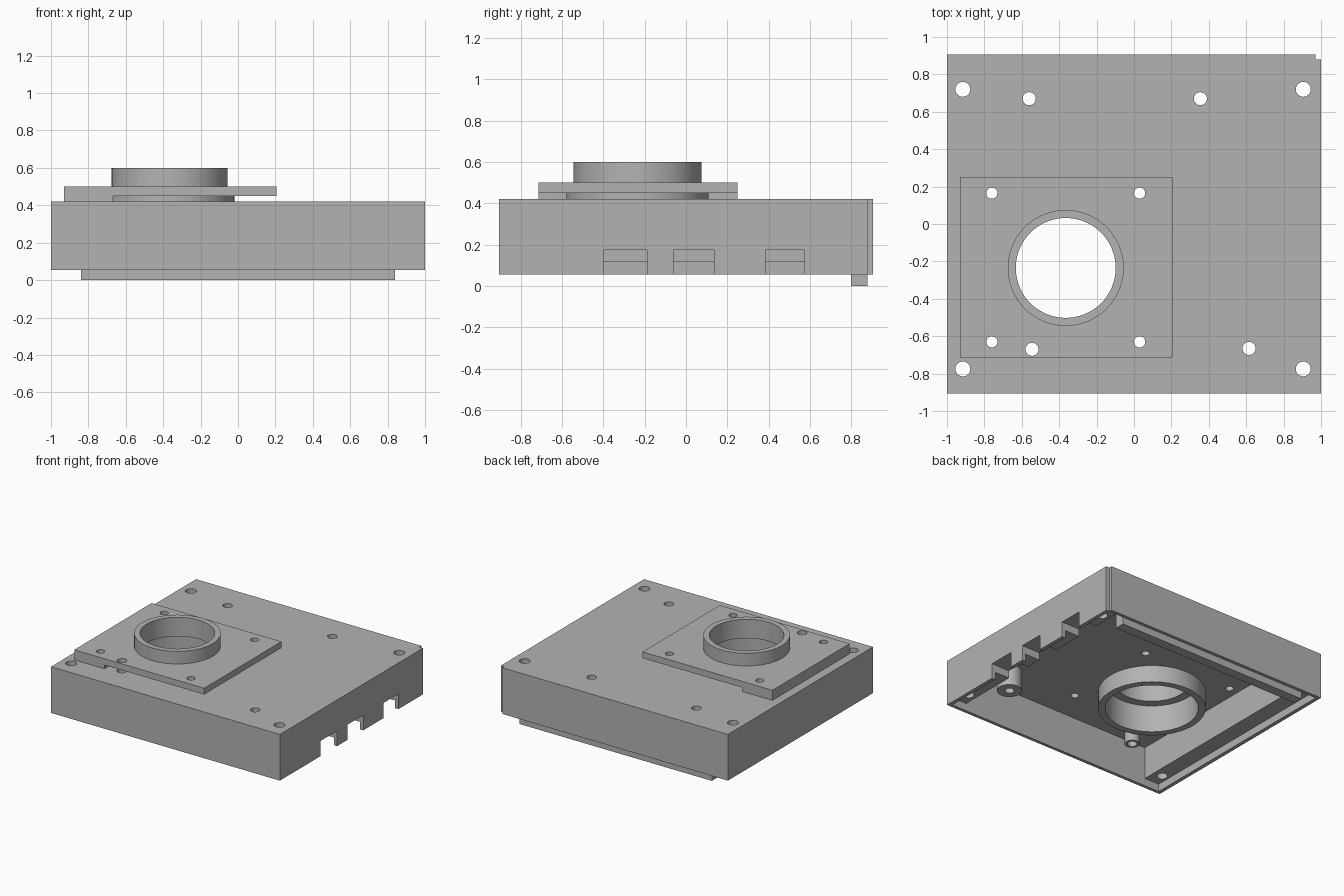
import bpy, bmesh, math
from mathutils import Matrix, Vector

cube = bpy.data.objects.get("Cube")
if cube:
    bpy.data.objects.remove(cube, do_unlink=True)

grey = bpy.data.materials.new("plain grey")
grey.use_nodes = True
grey.diffuse_color = (0.45, 0.45, 0.45, 1)
for node in grey.node_tree.nodes:
    if node.type == 'BSDF_PRINCIPLED':
        node.inputs["Base Color"].default_value = grey.diffuse_color


def finish(name, bm):
    mesh = bpy.data.meshes.new(name)
    bm.to_mesh(mesh)
    bm.free()
    mesh.materials.append(grey)
    obj = bpy.data.objects.new(name, mesh)
    bpy.context.scene.collection.objects.link(obj)
    return obj


def box(name, x, y, z):
    """Block given by its (min, max) on each axis."""
    bm = bmesh.new()
    size = [b - a for a, b in (x, y, z)]
    mid = Vector([(a + b) / 2 for a, b in (x, y, z)])
    bmesh.ops.create_cube(bm, size=1, matrix=Matrix.Translation(mid) @ Matrix.Diagonal((*size, 1)))
    return finish(name, bm)


def cylinder(name, centre, radius, z, sides=32):
    bm = bmesh.new()
    bmesh.ops.create_cone(bm, cap_ends=True, segments=sides, radius1=radius, radius2=radius,
                          depth=z[1] - z[0],
                          matrix=Matrix.Translation((*centre, (z[0] + z[1]) / 2)))
    return finish(name, bm)


def cut(obj, cutters):
    """Subtract every cutter, bake the result and drop the cutters."""
    for c in cutters:
        c.hide_render = True
        mod = obj.modifiers.new("cut", 'BOOLEAN')
        mod.operation = 'DIFFERENCE'
        mod.solver = 'EXACT'
        mod.object = c
    graph = bpy.context.evaluated_depsgraph_get()
    mesh = bpy.data.meshes.new_from_object(obj.evaluated_get(graph))
    obj.modifiers.clear()
    obj.data = mesh
    for c in cutters:
        bpy.data.objects.remove(c, do_unlink=True)


def drills(points, radius):
    return [cylinder("drill", p, radius, (-0.5, 1), 24) for p in points]


BOTTOM, TOP, LEDGE, CEILING = 0.055, 0.42, 0.115, 0.37
INNER_X, RIM_X, RIM_Y = 0.84, 0.97, 0.88
centre = (-0.365, -0.235)
corner_holes = [(x, y) for x in (-0.915, 0.905) for y in (-0.775, 0.72)]
plate_holes = [(x, y) for x in (-0.76, 0.03) for y in (-0.63, 0.165)]
bosses = {"front_right_boss": ((-0.545, -0.67), 0.055, 0.2),
          "front_left_boss": ((0.615, -0.665), 0.09, 0.21),
          "back_right_boss": ((-0.56, 0.67), 0.055, 0.2),
          "back_left_boss": ((0.355, 0.67), 0.055, 0.2)}
boss_holes = [b[0] for b in bosses.values()]

# Housing: open underneath, stepped rim, cable slots and a corner notch
housing = box("housing", (-1, 1), (-0.905, 0.905), (BOTTOM, TOP))
cutters = [box("rim", (-RIM_X, RIM_X), (-RIM_Y, RIM_Y), (-0.1, LEDGE)),
           box("cavity", (-INNER_X, INNER_X), (-RIM_Y, 0.8), (-0.2, CEILING)),
           box("notch", (RIM_X, 1.2), (RIM_Y, 1.2), (-0.3, 1)),
           cylinder("bore", centre, 0.335, (-0.4, 1), 64)]
for y in ((-0.4, -0.19), (-0.06, 0.135), (0.385, 0.575)):
    cutters.append(box("slot", (0.7, 1.3), y, (-0.15, 0.175)))
cutters += drills(corner_holes, 0.04) + drills(boss_holes, 0.035) + drills(plate_holes, 0.03)
cut(housing, cutters)

# Hanging lip along the back
box("back_lip", (-INNER_X, INNER_X), (0.8, 0.878), (0, LEDGE))

# Screw bosses under the ceiling
for name, (point, radius, low) in bosses.items():
    boss = cylinder(name, point, radius, (low, CEILING))
    cut(boss, drills([point], 0.035))


# Collars around the bore
def ring(name, outer, inner, z):
    obj = cylinder(name, centre, outer, z, 64)
    cut(obj, [cylinder("bore", centre, inner, (-0.5, 1), 64)])
    return obj


ring("inner_collar", 0.387, 0.335, (0.235, CEILING))
ring("spacer_collar", 0.345, 0.335, (TOP, 0.45))
ring("top_collar", 0.31, 0.267, (0.5, 0.6))

# Mounting plate with a raised foot along one edge
plate = box("mounting_plate", (-0.93, 0.205), (-0.715, 0.25), (0.45, 0.5))
cut(plate, [cylinder("bore", centre, 0.267, (-0.5, 1), 64)]
    + drills(plate_holes, 0.03) + drills(boss_holes[:1], 0.035))
foot = box("plate_foot", (-0.93, -0.668), (-0.715, 0.25), (TOP, 0.45))
cut(foot, [cylinder("bore", centre, 0.335, (-0.5, 1), 64)] + drills(plate_holes, 0.03))

# Smooth the round walls, keep the edges sharp
bpy.ops.object.select_all(action='DESELECT')
for obj in bpy.context.scene.objects:
    if obj.type == 'MESH' and grey.name in obj.data.materials:
        obj.select_set(True)
        bpy.context.view_layer.objects.active = obj
bpy.ops.object.shade_smooth_by_angle(angle=math.radians(30))
